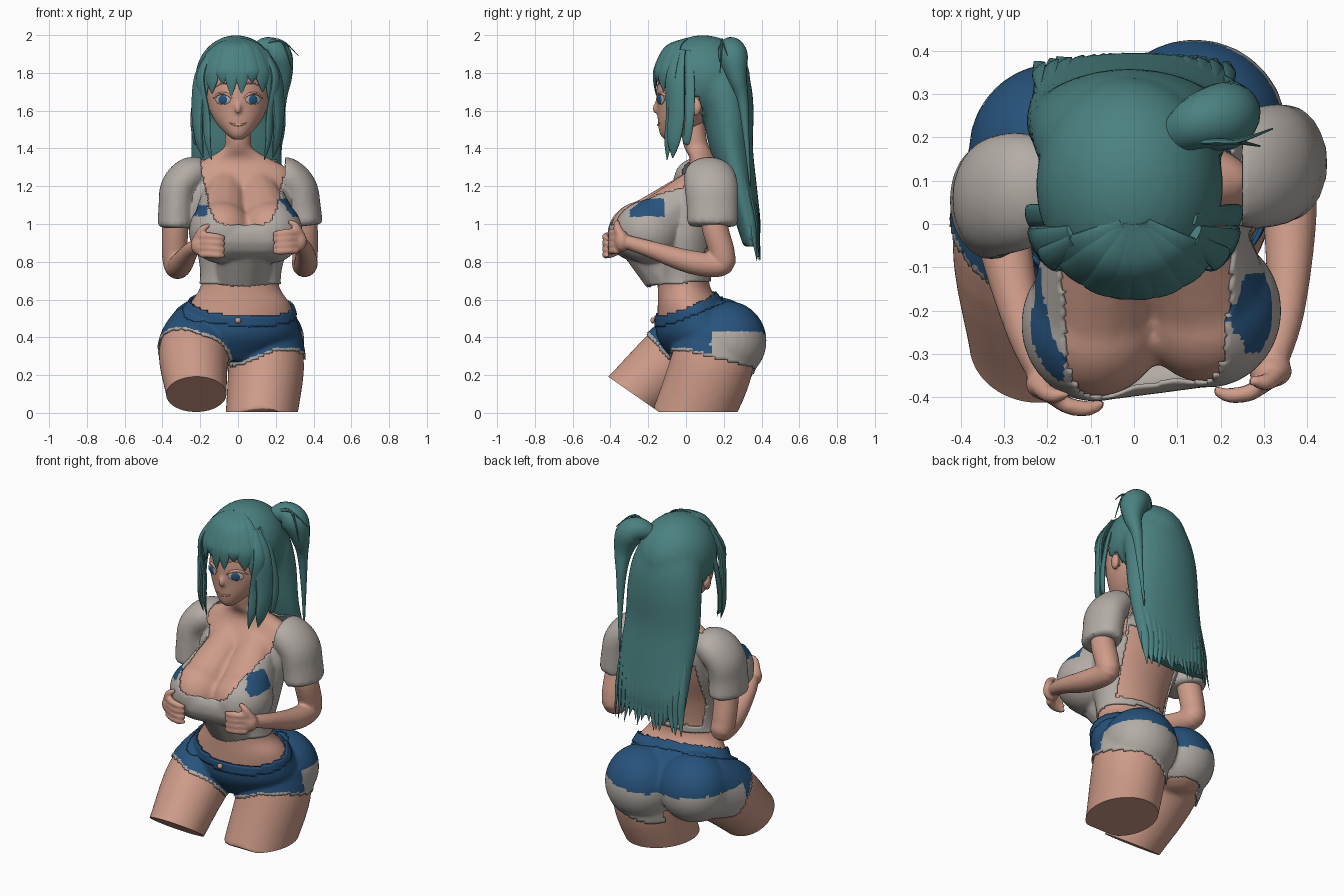
import bpy, bmesh, random
from math import sin, cos, pi, radians, sqrt
from mathutils import Vector, Matrix
from mathutils.bvhtree import BVHTree

random.seed(4)
if "Cube" in bpy.data.objects:
    bpy.data.objects.remove(bpy.data.objects["Cube"])


def material(name, rgb):
    m = bpy.data.materials.new(name)
    m.use_nodes = True
    m.diffuse_color = (*rgb, 1)
    bsdf = m.node_tree.nodes["Principled BSDF"]
    bsdf.inputs["Base Color"].default_value = (*rgb, 1)
    bsdf.inputs["Roughness"].default_value = 0.8
    return m


SKIN = material("skin", (0.62, 0.33, 0.25))
TEAL = material("teal_hair", (0.07, 0.22, 0.22))
CLOTH = material("pale_cloth", (0.45, 0.41, 0.38))
DENIM = material("blue_denim", (0.02, 0.085, 0.2))


# ---- shape helpers ----
def spline(pts, n):
    out, last = [], len(pts) - 1
    for i in range(last):
        a, b, c, d = (pts[min(max(j, 0), last)] for j in (i - 1, i, i + 1, i + 2))
        for k in range(n):
            t = k / n
            out.append([0.5 * (2 * q + (r - p) * t + (2 * p - 5 * q + 4 * r - s) * t * t
                               + (3 * q - p - 3 * r + s) * t ** 3)
                        for p, q, r, s in zip(a, b, c, d)])
    return out + [list(pts[-1])]


def skin_rings(bm, rings):
    vs = [[bm.verts.new(p) for p in r] for r in rings]
    n = len(vs[0])
    for a, b in zip(vs, vs[1:]):
        for i in range(n):
            j = (i + 1) % n
            bm.faces.new((a[i], a[j], b[j], b[i]))
    bm.faces.new(vs[0])
    bm.faces.new(vs[-1])


def loft(bm, rows, n=5, sides=36):
    """Rows are centre x, centre y, height, half width, half depth."""
    ang = [2 * pi * i / sides for i in range(sides)]
    skin_rings(bm, [[Vector((x + rx * cos(a), y + ry * sin(a), z)) for a in ang]
                    for x, y, z, rx, ry in spline(rows, n)])


def tube(bm, pts, ref=(1, 0, 0), flat=1.0, centre=None, n=5, sides=14):
    """Points are x, y, z, radius; flat scales it along the ref direction."""
    path, rings = spline(pts, n), []
    for i, q in enumerate(path):
        c = Vector(q[:3])
        ahead, behind = path[min(i + 1, len(path) - 1)], path[max(i - 1, 0)]
        t = (Vector(ahead[:3]) - Vector(behind[:3])).normalized()
        u = c - Vector(centre) if centre else Vector(ref)
        u = (u - t * u.dot(t)).normalized()
        v, r = t.cross(u), max(q[3], 0.002)
        rings.append([c + (u * flat * cos(2 * pi * k / sides) + v * sin(2 * pi * k / sides)) * r
                      for k in range(sides)])
    skin_rings(bm, rings)


def ball(bm, c, r, turn=0.0):
    bmesh.ops.create_uvsphere(bm, u_segments=28, v_segments=18, radius=1,
                              matrix=Matrix.Translation(c) @ Matrix.Rotation(turn, 4, "Z")
                              @ Matrix.Diagonal((*r, 1)))


def finish(name, bm, mats, rule=None, thickness=0):
    bmesh.ops.recalc_face_normals(bm, faces=bm.faces)
    if rule:
        for f in bm.faces:
            f.material_index = rule(f.calc_center_median())
    me = bpy.data.meshes.new(name)
    bm.to_mesh(me)
    for m in mats:
        me.materials.append(m)
    me.shade_smooth()
    me.set_sharp_from_angle(angle=radians(45))
    ob = bpy.data.objects.new(name, me)
    bpy.context.collection.objects.link(ob)
    if thickness:
        mod = ob.modifiers.new("thickness", "SOLIDIFY")
        mod.thickness, mod.offset = thickness, -1
    return ob


def fuse(bm, voxel=0.0145, smooth=4):
    """Merge overlapping closed shapes into one soft surface."""
    ob = finish("fuse_helper", bm, [])
    mod = ob.modifiers.new("merge", "REMESH")
    mod.mode, mod.voxel_size = "VOXEL", voxel
    mod = ob.modifiers.new("soften", "SMOOTH")
    mod.factor, mod.iterations = 0.5, smooth
    me = bpy.data.meshes.new_from_object(ob.evaluated_get(bpy.context.evaluated_depsgraph_get()))
    out = bmesh.new()
    out.from_mesh(me)
    bpy.data.objects.remove(ob)
    bpy.data.meshes.remove(me)
    return out


def shell(name, source, margin, offset, mats, rule=None):
    """Garment: the source surface pushed out and trimmed where margin < 0."""
    bm = source.copy()
    bm.normal_update()
    for v, nrm in [(v, v.normal.copy()) for v in bm.verts]:
        v.co += nrm * offset
    cut = [f for f in bm.faces if margin(f.calc_center_median()) < 0]
    bmesh.ops.delete(bm, geom=cut, context="FACES")
    return finish(name, bm, mats, rule, thickness=0.009)


# ---- torso, chest, hips and thighs ----
def torso(bm):
    loft(bm, [(-.02, .08, .29, .17, .14), (-.01, .09, .4, .31, .23), (0, .06, .5, .3, .21),
              (.01, .02, .58, .265, .17), (.01, -.01, .66, .212, .14), (.015, -.015, .75, .205, .14),
              (.02, -.01, .9, .235, .16), (.01, .03, 1.05, .26, .165), (0, .08, 1.2, .28, .135),
              (0, .1, 1.29, .265, .095), (0, .09, 1.345, .17, .07), (0, .06, 1.4, .078, .068),
              (0, .045, 1.45, .07, .066), (0, .03, 1.56, .068, .068)])
    for x0, x, y in ((-.06, -.09, -.232), (.09, .17, -.2)):
        tube(bm, [(x0, .1, 1.22, .1), (x, y, .965, .152)])
        ball(bm, (x, y, .962), (.16, .168, .16))


bm = bmesh.new()
torso(bm)
ball(bm, (.14, .22, .38), (.2, .195, .2))
ball(bm, (-.18, .17, .41), (.19, .19, .19))
tube(bm, [(.14, .14, .42, .18), (.15, .135, .25, .2), (.125, .04, .0, .19), (.12, 0, -.08, .185)],
     ref=(0, 1, 0), flat=1.1, sides=32)
tube(bm, [(-.2, .14, .42, .17), (-.235, -.04, .31, .185), (-.22, -.28, .1, .16),
          (-.22, -.4, -.01, .155)], sides=32)
body = fuse(bm)
for co, no in (((-.22, -.28, .1), (0, -.57, -.82)), ((0, 0, .004), (0, 0, -1))):
    bmesh.ops.bisect_plane(body, geom=body.verts[:] + body.edges[:] + body.faces[:],
                           plane_co=co, plane_no=no, clear_outer=True)
    bmesh.ops.holes_fill(body, edges=[e for e in body.edges if e.is_boundary], sides=0)
finish("body", body, [SKIN])


# ---- cropped top with sleeves ----
def shirt_margin(p):
    hem = p.z - .68 - .1 * (p.y + .1)
    neck = .995 + .36 * abs((p.x - .028) / .225) ** 6 - p.z
    if p.y > .1 and abs(p.x) < .2:
        neck = 1.34 - p.z
    open_back = p.y > .07 and abs(p.x) < .19 and .74 < p.z < 1.15
    return -1 if open_back else min(hem, neck)


def shirt_patch(p):
    left = p.x > .22 and -.3 < p.y < -.11 and 1.04 < p.z < min(1.135, 1.07 + .8 * (p.y + .3))
    right = -.25 < p.x < -.16 and p.y < -.1 and 1.045 < p.z < 1.1
    return int(left or right)


bm = bmesh.new()
torso(bm)
tube(bm, [(-.07, -.288, .93, .11), (.16, -.258, .93, .11)], ref=(0, 0, 1))
tube(bm, [(.04, -.2, .92, .15), (.02, -.05, .68, .13)])
tube(bm, [(-.17, .09, 1.275, .06), (-.25, .08, 1.26, .085), (-.312, .065, 1.19, .088),
          (-.325, .055, 1.09, .085), (-.328, .055, .99, .088)], ref=(0, 1, 0), flat=1.45, sides=24)
tube(bm, [(.17, .1, 1.275, .06), (.25, .12, 1.26, .085), (.318, .135, 1.19, .09),
          (.34, .14, 1.09, .087), (.352, .14, 1.0, .086)], ref=(0, 1, 0), flat=1.45, sides=24)
shell("cropped_top", fuse(bm, .0135), shirt_margin, .011, [CLOTH, DENIM], shirt_patch)


# ---- shorts ----
def waist(p):
    return .575 + .4 * p.y - .08 * p.x - p.z


def hem_margin(p):
    if p.x < -.03:
        along = -.75 * p.y - .66 * p.z
        return min(-.12 + .5 * min(p.x + .2, 0) - along, p.z - .25)
    inner = 1 - min(max(p.x / .2, 0), 1)
    return p.z - .33 + .25 * max(p.y, 0) + .08 * inner


def shorts_colour(p):
    side = .13 if p.x > 0 else .02
    seat = p.y > side and p.z < .39 + .15 * min(abs(p.x), .3)
    return int(seat or hem_margin(p) < .014)


shell("shorts", body, lambda p: min(waist(p), hem_margin(p)), .012, [DENIM, CLOTH], shorts_colour)
shell("waistband", body, lambda p: min(waist(p) + .004, .05 - waist(p)), .018, [DENIM])
bm = bmesh.new()
ball(bm, (.0, -.176, .49), (.016, .012, .016))
finish("shorts_button", bm, [SKIN])


# ---- arms and hands ----
def arm(name, path, palm, s):
    bm = bmesh.new()
    tube(bm, path, sides=20)
    x, y, z = palm
    ball(bm, palm, (.05, .038, .058))
    for i in range(4):
        h = z + .045 - .032 * i
        tube(bm, [(x, y - .02, h, .019), (x + s * .05, y - .05, h, .02),
                  (x + s * .1, y - .055, h - .005, .017), (x + s * .13, y - .04, h - .008, .009)],
             ref=(0, 0, 1))
    tube(bm, [(x - s * .02, y, z + .02, .025), (x + s * .01, y - .025, z + .08, .02),
              (x + s * .05, y - .02, z + .105, .01)], ref=(0, 1, 0))
    finish(name, fuse(bm, .009, 2), [SKIN])


arm("right_arm", [(-.3, .07, 1.2, .07), (-.33, .08, 1, .07), (-.335, .11, .84, .068),
                  (-.325, .11, .775, .064), (-.3, -.04, .79, .062), (-.25, -.25, .86, .044),
                  (-.2, -.36, .89, .036)], (-.2, -.37, .89), 1)
arm("left_arm", [(.31, .14, 1.2, .07), (.35, .15, 1, .07), (.355, .19, .85, .068),
                 (.35, .18, .785, .064), (.36, .02, .8, .062), (.35, -.2, .87, .044),
                 (.315, -.33, .91, .036)], (.315, -.34, .91), -1)

# ---- head, nose and ears ----
bm = bmesh.new()
loft(bm, [(0, -.085, 1.447, .025, .03), (0, -.065, 1.475, .062, .073), (0, -.03, 1.53, .112, .118),
          (0, 0, 1.6, .15, .152), (0, .02, 1.68, .165, .178), (0, .05, 1.78, .168, .195),
          (0, .06, 1.88, .14, .17), (0, .06, 1.95, .07, .09)])
tube(bm, [(0, -.14, 1.66, .012), (0, -.162, 1.615, .016), (0, -.155, 1.59, .013)])
for s in (-1, 1):
    ball(bm, (s * .178, .05, 1.62), (.022, .035, .05), s * -.4)
head = fuse(bm, .01, 3)
finish("head", head, [SKIN])
face = BVHTree.FromBMesh(head)


def on_face(x, z, lift=0.0):
    return face.ray_cast(Vector((x, -1, z)), Vector((0, 1, 0)))[0] + Vector((0, -lift, 0))


def face_line(name, pts, r):
    bm = bmesh.new()
    tube(bm, [(*on_face(x, z), w * r) for (x, z), w in zip(pts, (.4, 1, 1, .4))],
         ref=(0, 0, 1), sides=8)
    finish(name, bm, [SKIN])


# ---- eyes, brows and mouth ----
for s, side in ((-1, "right"), (1, "left")):
    for part, r, lift, mat in (("eye", (.044, .008, .026), 0, CLOTH),
                               ("iris", (.029, .008, .024), .003, DENIM)):
        bm = bmesh.new()
        ball(bm, on_face(s * .08, 1.658, lift), r, s * .45)
        finish(f"{side}_{part}", bm, [mat])
    face_line(f"{side}_upper_lid", [(s * x, z) for x, z in
              ((.03, 1.665), (.06, 1.687), (.1, 1.689), (.13, 1.665))], .008)
    face_line(f"{side}_brow", [(s * x, z) for x, z in
              ((.03, 1.735), (.06, 1.747), (.095, 1.742), (.125, 1.72))], .005)
face_line("mouth", [(-.045, 1.535), (-.015, 1.525), (.015, 1.525), (.045, 1.535)], .006)

# ---- hair cap flowing into the long back hair, open at the face ----
bm = bmesh.new()
ball(bm, (-.01, .09, 1.77), (.217, .25, .23))
loft(bm, [(-.01, .17, 1.86, .17, .14), (-.01, .19, 1.74, .215, .155), (-.01, .22, 1.6, .232, .138),
          (-.01, .24, 1.4, .24, .115), (0, .285, 1.2, .24, .09), (0, .33, 1, .235, .065),
          (0, .345, .88, .22, .04)])
hair = fuse(bm, .016, 4)
low = [f for f in hair.faces for p in [f.calc_center_median()]
       if (p.y < 0 and p.z < 1.8) or (p.y < .08 and p.z < 1.67)]
bmesh.ops.delete(hair, geom=low, context="FACES")
finish("long_hair", hair, [TEAL], thickness=.012)

# ---- loose strands at the ends ----
bm = bmesh.new()
for i in range(16):
    x = -.22 + .44 * i / 15
    k = sqrt(1 - (x / .245) ** 2)
    tube(bm, [(x, .27 + .09 * k, 1.25, .004), (x, .325 + .06 * k, 1.03, .02),
              (x, .345 + .04 * k, .92, .018),
              (x + random.uniform(-.02, .02), .36 + .035 * k, random.uniform(.8, .86), .002)],
         flat=.35, centre=(0, .1, 1.1), sides=8)
finish("hair_ends", bm, [TEAL])

# ---- fringe and side locks ----
HEAD = (0, .08, 1.72)
bm = bmesh.new()
for xt, zt, w in ((-.18, 1.6, .042), (-.138, 1.69, .046), (-.08, 1.745, .045), (-.035, 1.68, .038),
                  (.02, 1.69, .038), (.075, 1.75, .045), (.13, 1.7, .046), (.172, 1.6, .042)):
    y = .092 - .258 * sqrt(1 - (xt / .235) ** 2)
    tube(bm, [(xt * .15, 0, 1.98, .015), (xt * .6, y * .62, 1.935, w * .8),
              (xt * .94, y * .95, 1.83, w), (xt, y, (zt + 1.83) / 2, w * .8), (xt, y + .005, zt, .003)],
         flat=.3, centre=HEAD)
finish("fringe", bm, [TEAL])
bm = bmesh.new()
for s in (-1, 1):
    for x, y, z, w in ((.205, -.05, 1.35, .05), (.16, -.08, 1.34, .032), (.23, .02, 1.42, .025)):
        tube(bm, [(s * .14, y * .5, 1.92, w * .5), (s * .2, y, 1.78, w), (s * (x + .01), y, 1.58, w),
                  (s * x, y - .015, 1.44, w * .75), (s * (x - .02), y - .02, z, .003)],
             flat=.4, centre=HEAD)
finish("side_locks", bm, [TEAL])

# ---- side ponytail with wisps ----
bm = bmesh.new()
tube(bm, [(.09, .2, 1.9, .04), (.15, .235, 1.925, .065), (.21, .25, 1.885, .078),
          (.235, .27, 1.78, .052), (.228, .3, 1.66, .03), (.222, .32, 1.45, .015),
          (.21, .34, 1.2, .004)], ref=(0, 1, 0), sides=20)
for x, y, z in ((.32, .22, 1.89), (.29, .18, 1.8)):
    tube(bm, [(.13, .19, 1.95, .006), (.23, .19, 1.97, .006), (x, y, z, .002)], ref=(0, 1, 0), sides=6)
finish("side_ponytail", bm, [TEAL])
